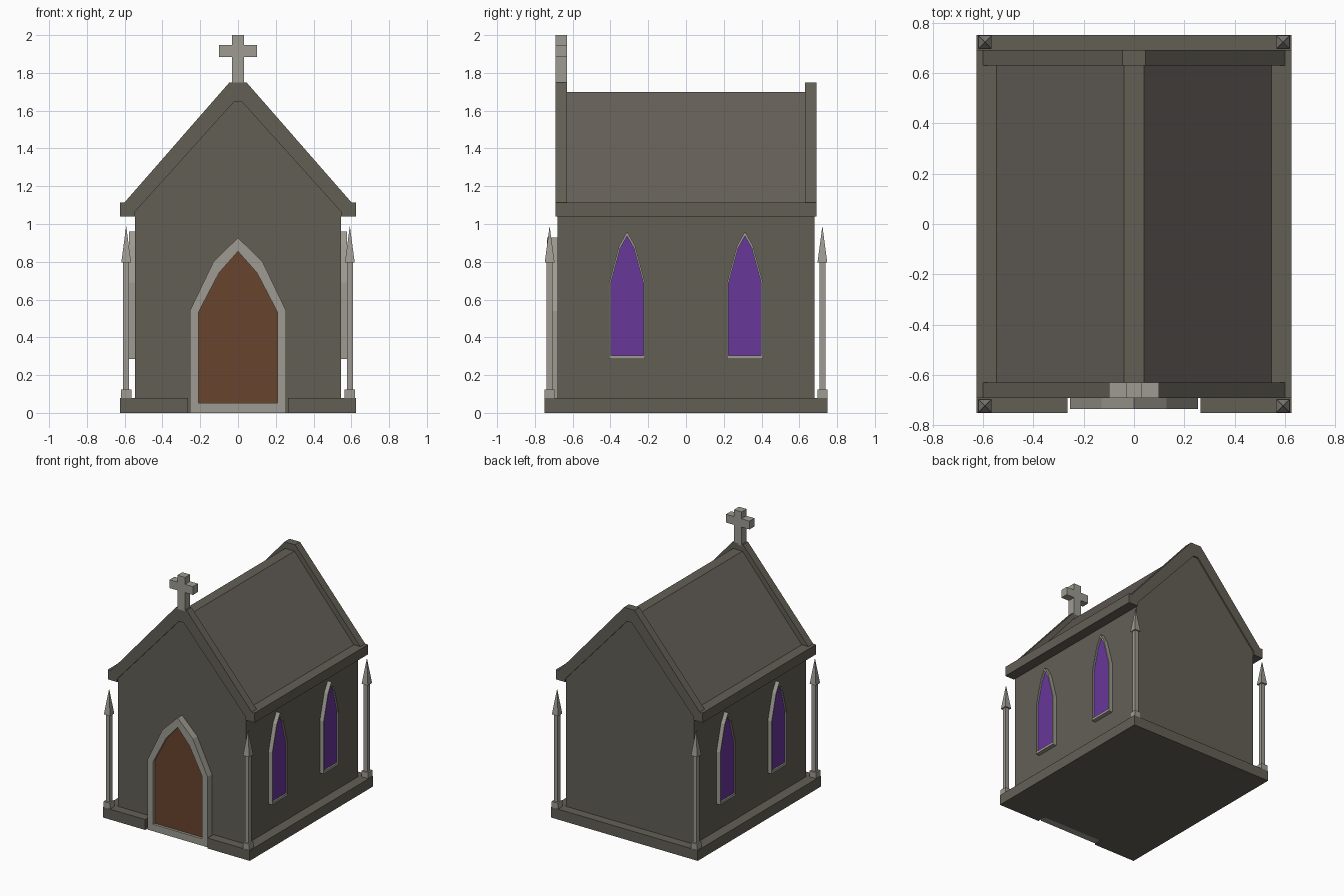
import bpy, bmesh

if "Cube" in bpy.data.objects:
    bpy.data.objects.remove(bpy.data.objects["Cube"])


def material(name, rgb):
    m = bpy.data.materials.new(name)
    lin = [((c / 255 + 0.055) / 1.055) ** 2.4 for c in rgb]
    m.diffuse_color = (*lin, 1)
    m.use_nodes = True
    m.node_tree.nodes["Principled BSDF"].inputs["Base Color"].default_value = m.diffuse_color
    return m


STONE = material("dark stone", (98, 95, 85))
ROOF = material("roof slate", (101, 95, 89))
TRIM = material("light stone", (158, 155, 146))
WOOD = material("door wood", (104, 67, 46))
GLASS = material("purple glass", (103, 55, 154))

# Mappings from (profile u, profile v, depth d) to world space
FRONT = lambda u, v, d: (u, d, v)
SIDE = lambda u, v, d: (d, u, v)
PLAN = lambda u, v, d: (u, v, d)


def finish(bm, name, *mats):
    bmesh.ops.recalc_face_normals(bm, faces=bm.faces)
    me = bpy.data.meshes.new(name)
    bm.to_mesh(me)
    bm.free()
    for m in mats:
        me.materials.append(m)
    ob = bpy.data.objects.new(name, me)
    bpy.context.collection.objects.link(ob)
    return ob


def prism(name, pts, d0, d1, axes, mat):
    """Solid made by pushing a flat profile from depth d0 to d1."""
    bm = bmesh.new()
    a = [bm.verts.new(axes(u, v, d0)) for u, v in pts]
    b = [bm.verts.new(axes(u, v, d1)) for u, v in pts]
    n = len(pts)
    bm.faces.new(a)
    bm.faces.new(b)
    for i in range(n):
        j = (i + 1) % n
        bm.faces.new((a[i], a[j], b[j], b[i]))
    return finish(bm, name, mat)


def ring(name, outer, inner, d0, d1, axes, mat):
    """Frame between two matching outlines."""
    bm = bmesh.new()
    loops = [[bm.verts.new(axes(u, v, d)) for u, v in pts]
             for pts, d in ((outer, d0), (outer, d1), (inner, d1), (inner, d0))]
    n = len(outer)
    for k in range(4):
        p, q = loops[k], loops[(k + 1) % 4]
        for i in range(n):
            j = (i + 1) % n
            bm.faces.new((p[i], p[j], q[j], q[i]))
    return finish(bm, name, mat)


def box(name, x0, x1, y0, y1, z0, z1, mat):
    return prism(name, [(x0, y0), (x1, y0), (x1, y1), (x0, y1)], z0, z1, PLAN, mat)


def sym(half):
    """Mirror a right-hand half outline about u = 0."""
    return half + [(-u, v) for u, v in reversed(half) if u > 0]


def shift(pts, du):
    return [(u + du, v) for u, v in pts]


# Base slab with a doorway notch
prism("base", [(-0.625, -0.75), (-0.265, -0.75), (-0.265, -0.68), (0.265, -0.68),
               (0.265, -0.75), (0.625, -0.75), (0.625, 0.75), (-0.625, 0.75)],
      0, 0.08, PLAN, STONE)

# Walls with gables
prism("walls", sym([(0.545, 0.0), (0.545, 1.085), (0.03, 1.67)]),
      -0.68, 0.68, FRONT, STONE)

# Roof panels; the flat ridge takes the stone colour
roof = prism("roof", sym([(0.545, 1.05), (0.545, 1.115), (0.04, 1.70)]),
             -0.64, 0.64, FRONT, ROOF)
roof.data.materials.append(STONE)
for f in roof.data.polygons:
    if f.normal.z > 0.95:
        f.material_index = 1

# Raised gable copings, front and back
coping = sym([(0.02, 1.648), (0.545, 1.065), (0.545, 1.04), (0.625, 1.04),
              (0.625, 1.115), (0.60, 1.115), (0.045, 1.75)])
for label, s in (("front", -1), ("back", 1)):
    prism(label + "_gable_coping", coping, s * 0.69, s * 0.63, FRONT, STONE)

# Eaves
for label, s in (("left", -1), ("right", 1)):
    x0, x1 = sorted((s * 0.54, s * 0.625))
    box(label + "_eave", x0, x1, -0.63, 0.63, 1.04, 1.115, STONE)

# Cross on the front gable
c = [(0.032, 1.74), (0.032, 1.883), (0.10, 1.883), (0.10, 1.947),
     (0.032, 1.947), (0.032, 2.0)]
prism("cross", sym(c), -0.69, -0.63, FRONT, TRIM)

# Door and its pointed frame
door_out = sym([(0.255, 0.0), (0.255, 0.54), (0.13, 0.80), (0, 0.928)])
door_in = sym([(0.208, 0.053), (0.208, 0.535), (0.10, 0.742), (0, 0.855)])
ring("door_frame", door_out, door_in, -0.67, -0.735, FRONT, TRIM)
prism("door", door_in, -0.67, -0.715, FRONT, WOOD)

# Lancet windows, two on each side
win_out = sym([(0.095, 0.286), (0.095, 0.69), (0.042, 0.885), (0, 0.96)])
win_in = sym([(0.086, 0.305), (0.086, 0.688), (0.036, 0.872), (0, 0.936)])
for label, s in (("left", -1), ("right", 1)):
    for end, y in (("front", -0.312), ("back", 0.312)):
        tag = f"{label}_{end}_window"
        ring(tag + "_frame", shift(win_out, y), shift(win_in, y),
             s * 0.54, s * 0.577, SIDE, TRIM)
        prism(tag + "_glass", shift(win_in, y), s * 0.54, s * 0.565, SIDE, GLASS)

# Corner posts with spear-shaped tops
for sx in (-1, 1):
    for sy in (-1, 1):
        x, y = sx * 0.592, sy * 0.722
        bm = bmesh.new()
        prev = None
        # (half width, height) of each square section
        for r, z in ((0.027, 0.08), (0.027, 0.125), (0.016, 0.125),
                     (0.016, 0.795), (0.026, 0.795)):
            sec = [bm.verts.new((x + a * r, y + b * r, z))
                   for a, b in ((-1, -1), (1, -1), (1, 1), (-1, 1))]
            if prev:
                for i in range(4):
                    j = (i + 1) % 4
                    bm.faces.new((prev[i], prev[j], sec[j], sec[i]))
            else:
                bm.faces.new(sec)
            prev = sec
        tip = bm.verts.new((x, y, 0.99))
        for i in range(4):
            bm.faces.new((prev[i], prev[(i + 1) % 4], tip))
        finish(bm, "corner_post", TRIM)
